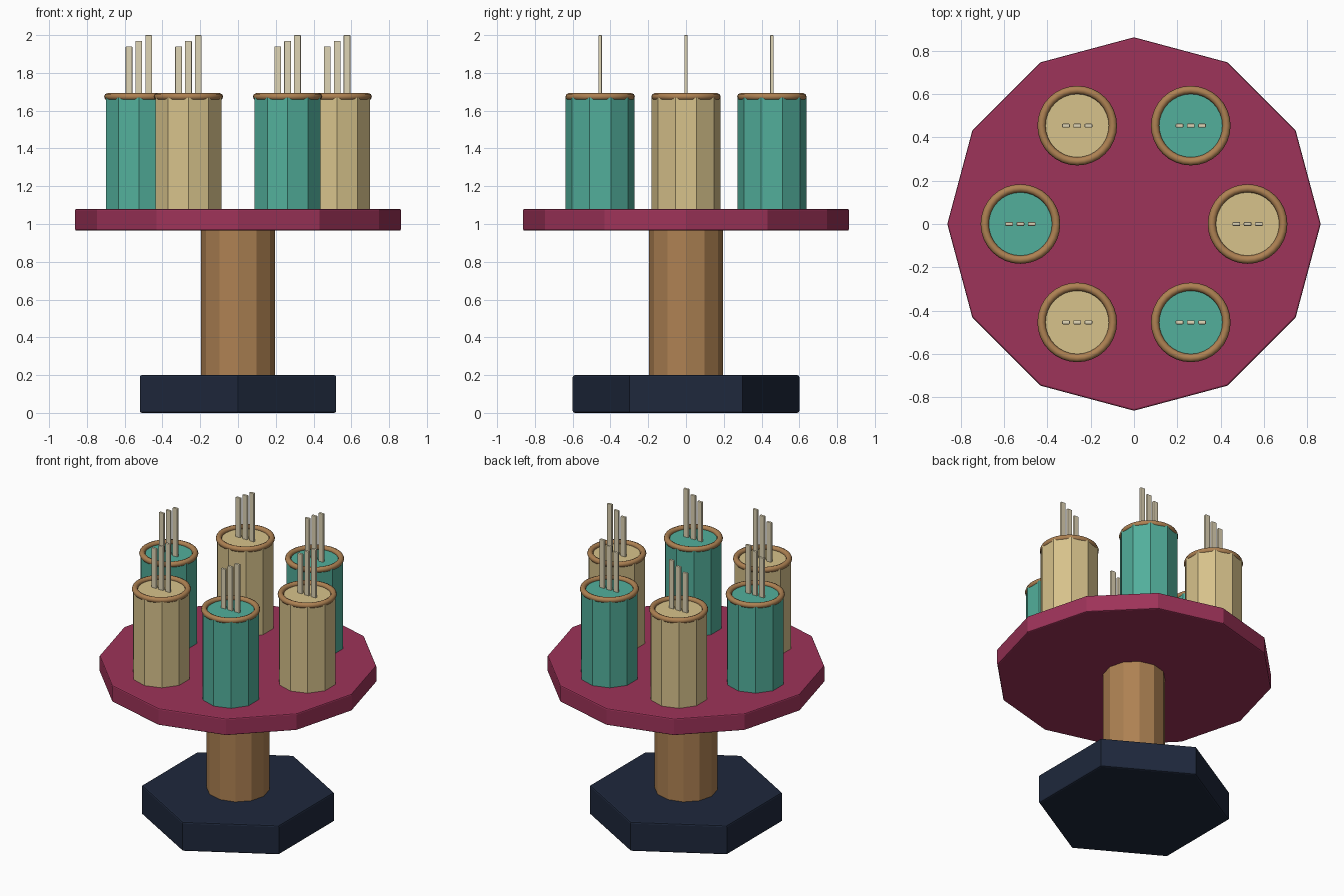
import bpy
from math import cos, sin, radians

if "Cube" in bpy.data.objects:
    bpy.data.objects.remove(bpy.data.objects["Cube"])


def material(name, rgb):
    m = bpy.data.materials.new(name)
    m.diffuse_color = (*rgb, 1)
    m.use_nodes = True
    m.node_tree.nodes["Principled BSDF"].inputs["Base Color"].default_value = m.diffuse_color
    return m


NAVY = material("navy", (0.013, 0.021, 0.045))
WOOD = material("wood", (0.42, 0.22, 0.085))
MAROON = material("maroon", (0.34, 0.033, 0.10))
CREAM = material("cream", (0.68, 0.54, 0.26))
TEAL = material("teal", (0.085, 0.43, 0.33))
STICK = material("pale_wood", (0.74, 0.66, 0.46))


def finish(name, mat, bevel=0):
    o = bpy.context.object
    o.name = name
    o.data.materials.append(mat)
    if bevel:
        b = o.modifiers.new("soft_edges", 'BEVEL')
        b.width = bevel
        b.segments = 2
        b.limit_method = 'ANGLE'
        b.angle_limit = radians(60 if name == "base" else 50)
    return o


def prism(name, sides, r, z0, z1, mat, x=0, y=0, bevel=0):
    bpy.ops.mesh.primitive_cylinder_add(vertices=sides, radius=r, depth=z1 - z0,
                                        location=(x, y, (z0 + z1) / 2))
    return finish(name, mat, bevel)


# Stand: hexagonal base, twelve-sided post and table top
prism("base", 6, 0.60, 0.0, 0.20, NAVY, bevel=0.01)
prism("post", 12, 0.195, 0.19, 0.98, WOOD)
prism("table_top", 12, 0.863, 0.965, 1.08, MAROON, bevel=0.008)

# Six canisters in a ring, alternating colours
for i in range(6):
    a = radians(60 * i)
    x, y = 0.525 * cos(a), 0.525 * sin(a)
    prism(f"canister_{i + 1}", 10, 0.183, 1.07, 1.67, TEAL if i % 2 else CREAM, x, y)

    # Round rim
    bpy.ops.mesh.primitive_torus_add(location=(x, y, 1.674), major_radius=0.165,
                                     minor_radius=0.019, major_segments=32, minor_segments=8)
    finish(f"rim_{i + 1}", WOOD)
    bpy.ops.object.shade_smooth_by_angle(angle=radians(60))

    # Three flat sticks of rising height
    for j in range(3):
        top = 1.94 + 0.03 * j
        bpy.ops.mesh.primitive_cube_add(size=1, location=(x + 0.052 * (j - 1), y, (1.6 + top) / 2))
        o = bpy.context.object
        o.scale = (0.036, 0.018, top - 1.6)
        bpy.ops.object.transform_apply(location=False, rotation=False, scale=True)
        finish(f"stick_{i + 1}_{j + 1}", STICK, bevel=0.004)
